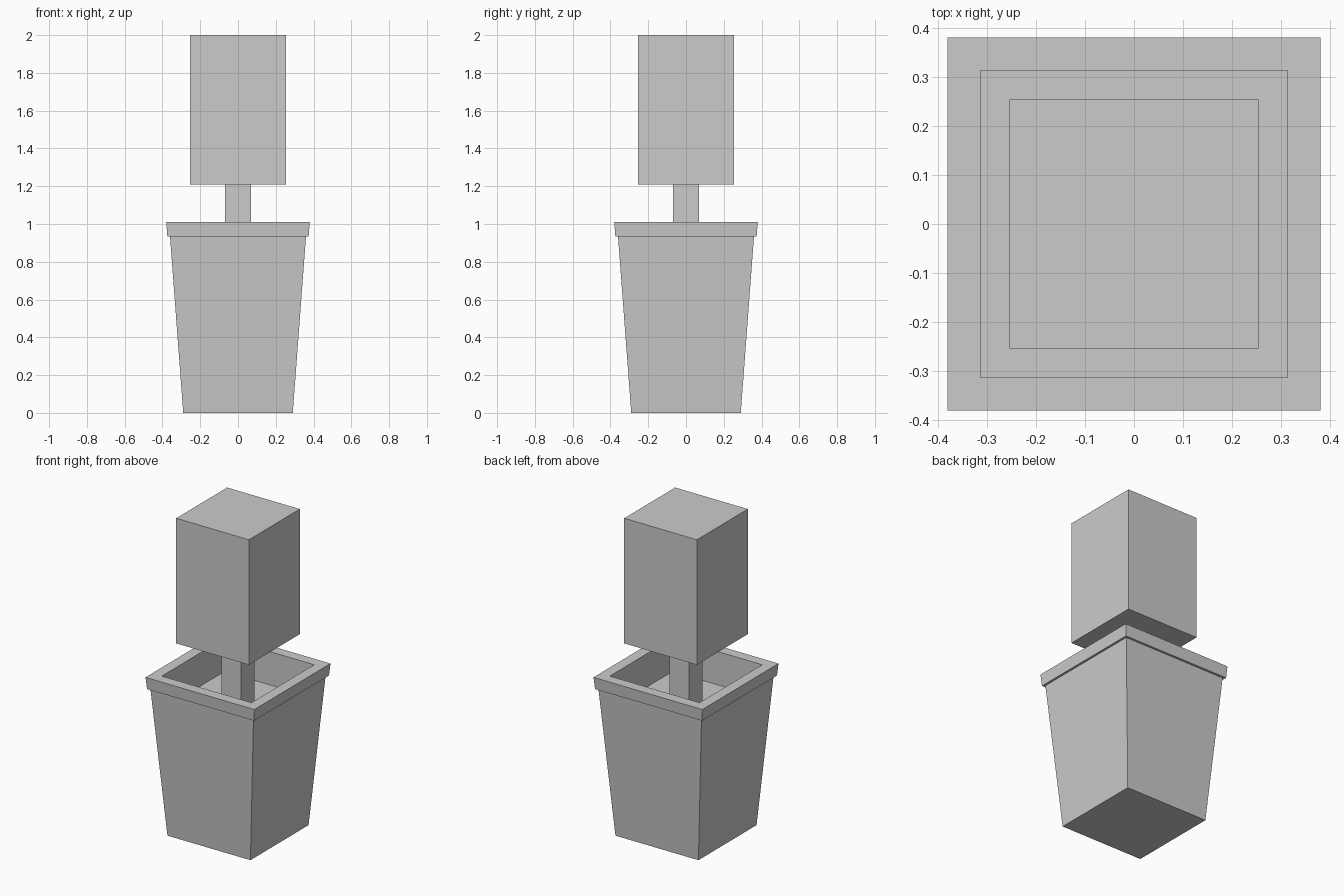
import bpy
import bmesh

if "Cube" in bpy.data.objects:
    bpy.data.objects.remove(bpy.data.objects["Cube"])


def square_loft(name, rings):
    """Solid lofted through square rings given as (half_width, z)."""
    bm = bmesh.new()
    loops = [[bm.verts.new((sx * h, sy * h, z))
              for sx, sy in ((-1, -1), (1, -1), (1, 1), (-1, 1))]
             for h, z in rings]
    for a, b in zip(loops, loops[1:]):
        for i in range(4):
            j = (i + 1) % 4
            bm.faces.new((a[i], a[j], b[j], b[i]))
    bm.faces.new(loops[0][::-1])
    bm.faces.new(loops[-1])
    bmesh.ops.recalc_face_normals(bm, faces=bm.faces[:])
    mesh = bpy.data.meshes.new(name)
    bm.to_mesh(mesh)
    bm.free()
    obj = bpy.data.objects.new(name, mesh)
    bpy.context.collection.objects.link(obj)
    return obj


# Tapered planter: outer wall, overhanging rim, inner wall, soil surface
square_loft("planter", [(0.29, 0.0), (0.36, 0.935), (0.374, 0.935),
                        (0.38, 1.01), (0.313, 1.01), (0.313, 0.80)])

# Square trunk standing on the soil
square_loft("trunk", [(0.068, 0.80), (0.068, 1.21)])

# Box-clipped foliage
square_loft("foliage", [(0.254, 1.21), (0.254, 2.0)])
